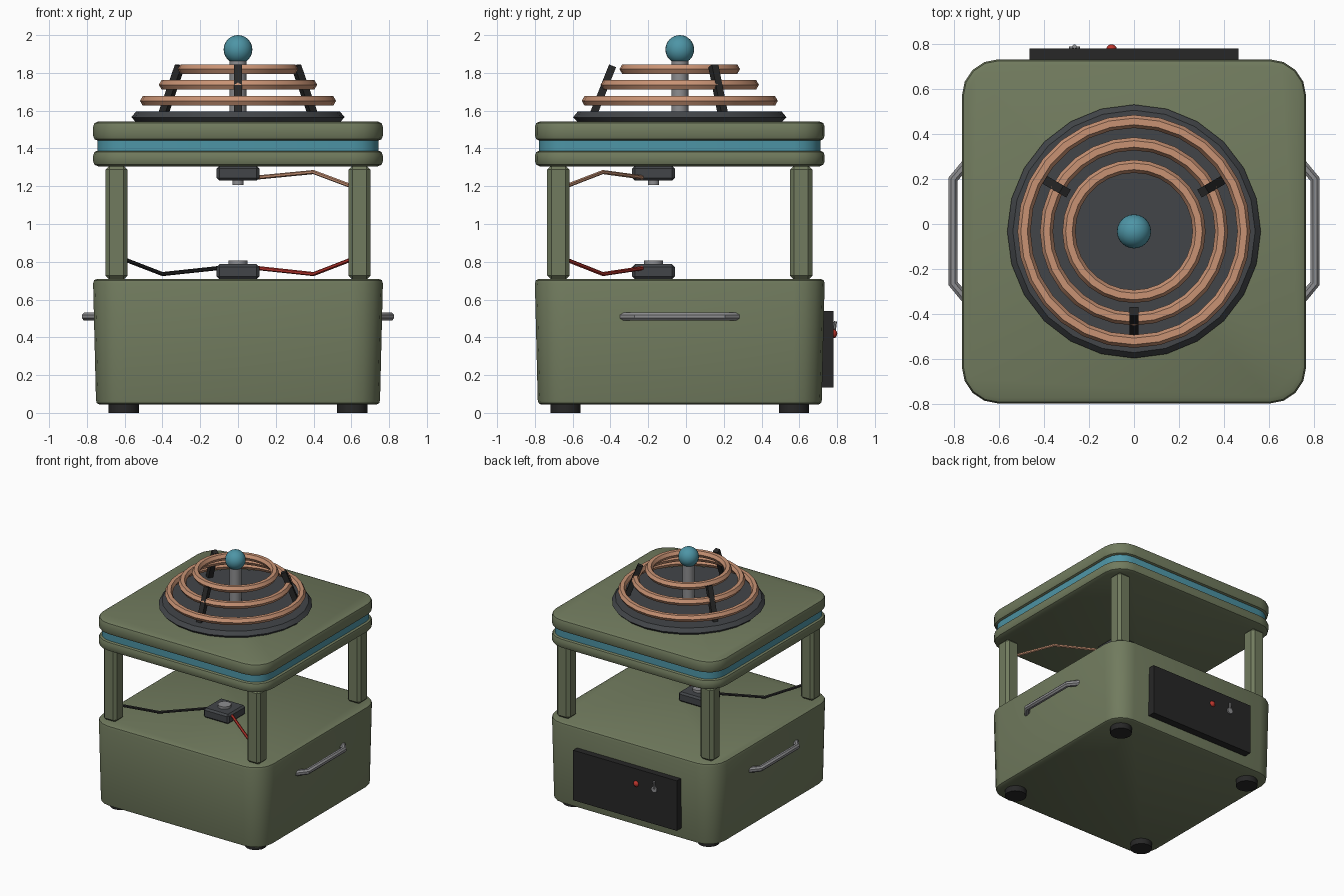
import bpy, bmesh, math
from mathutils import Vector

if "Cube" in bpy.data.objects:
    bpy.data.objects.remove(bpy.data.objects["Cube"])

CY = -0.033   # body centre in y (the back panel sticks out behind)
SY = -0.172   # centre of the small sensor blocks

def mat(name, r, g, b):
    m = bpy.data.materials.new(name)
    m.diffuse_color = (r, g, b, 1)
    m.use_nodes = True
    m.node_tree.nodes["Principled BSDF"].inputs["Base Color"].default_value = m.diffuse_color
    return m

GREEN = mat("olive", 0.165, 0.198, 0.112)
TEAL = mat("teal", 0.075, 0.30, 0.38)
COPPER = mat("copper", 0.58, 0.29, 0.175)
DARK = mat("charcoal", 0.055, 0.06, 0.066)
BLACK = mat("black", 0.02, 0.02, 0.02)
METAL = mat("metal", 0.27, 0.27, 0.28)
RED = mat("red", 0.5, 0.035, 0.025)

def finish(ob, name, m, angle=35):
    ob.name = name
    ob.data.materials.append(m)
    bpy.ops.object.select_all(action='DESELECT')
    ob.select_set(True)
    bpy.context.view_layer.objects.active = ob
    bpy.ops.object.shade_smooth_by_angle(angle=math.radians(angle))
    return ob

def from_bmesh(bm, name, m, angle=35):
    bmesh.ops.recalc_face_normals(bm, faces=bm.faces)
    me = bpy.data.meshes.new(name)
    bm.to_mesh(me)
    bm.free()
    ob = bpy.data.objects.new(name, me)
    bpy.context.collection.objects.link(ob)
    return finish(ob, name, m, angle)

def loft(name, m, loops, caps=True):
    """Skin a list of equal-length point loops, closing both ends."""
    bm = bmesh.new()
    rows = [[bm.verts.new(p) for p in lp] for lp in loops]
    n = len(rows[0])
    for a, b in zip(rows, rows[1:]):
        for i in range(n):
            j = (i + 1) % n
            bm.faces.new((a[i], a[j], b[j], b[i]))
    bm.faces.new(rows[0][::-1])
    bm.faces.new(rows[-1])
    return from_bmesh(bm, name, m)

def rounded_square(half, z, straight=0.605, seg=4):
    r = half - straight
    pts = []
    for k, (sx, sy) in enumerate(((1, 1), (-1, 1), (-1, -1), (1, -1))):
        for i in range(seg + 1):
            a = math.pi / 2 * (k + i / seg)
            pts.append((sx * straight + r * math.cos(a), CY + sy * straight + r * math.sin(a), z))
    return pts

def slab(name, m, profile):
    return loft(name, m, [rounded_square(h, z) for h, z in profile])

def lathe(name, m, profile, x=0, y=CY, n=24):
    ring = lambda r, z: [(x + r * math.cos(math.tau * i / n), y + r * math.sin(math.tau * i / n), z) for i in range(n)]
    return loft(name, m, [ring(r, z) for r, z in profile])

def box(name, m, loc, size, bevel=0.0, rot=(0, 0, 0)):
    bm = bmesh.new()
    bmesh.ops.create_cube(bm, size=1)
    bmesh.ops.scale(bm, vec=size, verts=bm.verts)
    if bevel:
        bmesh.ops.bevel(bm, geom=bm.edges[:], offset=bevel, segments=1, affect='EDGES')
    ob = from_bmesh(bm, name, m, 30)
    ob.location, ob.rotation_euler = loc, rot
    return ob

def tube(name, m, pts, r, n=8):
    """Sweep an n-gon along a polyline with mitred joints."""
    pts = [Vector(p) for p in pts]
    loops = []
    for i, p in enumerate(pts):
        d1 = (pts[i] - pts[i - 1]).normalized() if i else (pts[1] - pts[0]).normalized()
        d2 = (pts[i + 1] - pts[i]).normalized() if i < len(pts) - 1 else d1
        t = (d1 + d2).normalized()
        ref = Vector((0, 0, 1)) if abs(t.z) < 0.9 else Vector((1, 0, 0))
        u = t.cross(ref).normalized()
        v = u.cross(t)
        loops.append([p + r * (u * math.cos(math.tau * (k + .5) / n) + v * math.sin(math.tau * (k + .5) / n)) for k in range(n)])
    return loft(name, m, loops)

def ball(name, m, loc, r, u=24, v=16):
    bm = bmesh.new()
    bmesh.ops.create_uvsphere(bm, u_segments=u, v_segments=v, radius=r)
    ob = from_bmesh(bm, name, m, 60)
    ob.location = loc
    return ob

# Lower housing and the layered upper deck
slab("base_housing", GREEN, [(.735, .045), (.748, .052), (.752, .068), (.767, .685), (.762, .702), (.745, .71)])
slab("deck_lower", GREEN, [(.74, 1.305), (.76, 1.314), (.767, 1.332), (.767, 1.362), (.76, 1.381), (.74, 1.39)])
slab("deck_stripe", TEAL, [(.745, 1.385), (.745, 1.445)])
slab("deck_upper", GREEN, [(.74, 1.44), (.76, 1.449), (.767, 1.468), (.767, 1.515), (.76, 1.534), (.74, 1.543)])

# Corner posts and feet
for sx, nx in ((-1, "left"), (1, "right")):
    for sy, ny in ((-1, "front"), (1, "back")):
        box(f"post_{ny}_{nx}", GREEN, (sx * .643, CY + sy * .643, 1.007), (.118, .118, .605), .022)
        lathe(f"foot_{ny}_{nx}", BLACK, [(.08, 0), (.08, .05)], sx * .605, CY + sy * .605, 16)
    # Side handle
    tube(f"handle_{nx}", METAL, [(sx * .745, CY - .305, .51), (sx * .807, CY - .232, .51),
                                 (sx * .807, CY + .232, .51), (sx * .745, CY + .305, .51)], .023)

# Coil dish, rings, supports, mast and ball
lathe("coil_dish", DARK, [(.54, 1.54), (.565, 1.565), (.54, 1.595)])
for i, (R, z) in enumerate(((.49, 1.652), (.39, 1.737), (.29, 1.82))):
    bpy.ops.mesh.primitive_torus_add(location=(0, CY, z), major_radius=R, minor_radius=.029,
                                     major_segments=28, minor_segments=6)
    finish(bpy.context.object, f"coil_ring_{i + 1}", COPPER)
for i, deg in enumerate((30, 150, 270)):
    a = math.radians(deg)
    c, h = .408, .285
    box(f"coil_support_{i + 1}", BLACK, (c * math.cos(a), CY + c * math.sin(a), 1.705),
        (.04, .04, h), 0, (0, -math.atan2(.105, .265), a))
lathe("mast", METAL, [(.045, 1.58), (.045, 1.87)], n=16)
ball("mast_ball", TEAL, (0, CY, 1.924), .076)

# Facing sensor blocks between base and deck
box("sensor_lower", DARK, (0, SY, .748), (.226, .226, .078), .014)
lathe("sensor_lower_disc", METAL, [(.05, .78), (.05, .806)], 0, SY, 16)
box("sensor_upper", DARK, (0, SY, 1.268), (.226, .226, .078), .014)
lathe("sensor_upper_tip", METAL, [(.03, 1.207), (.03, 1.24)], 0, SY, 16)

# Wires running to the front posts
for name, m, s, zs in (("wire_black", BLACK, -1, (.768, .735, .812)),
                       ("wire_red", RED, 1, (.768, .735, .812)),
                       ("wire_copper", COPPER, 1, (1.245, 1.275, 1.2))):
    tube(name, m, [(s * .09, -.22, zs[0]), (s * .4, -.44, zs[1]), (s * .6, -.635, zs[2])], .011, 6)

# Rear control panel with red button and toggle switch
box("rear_panel", BLACK, (0, .748, .338), (.93, .066, .405))
ball("panel_button", RED, (-.1, .777, .42), .024, 12, 8)
tube("toggle_collar", METAL, [(-.265, .77, .42), (-.265, .791, .42)], .025, 12)
tube("toggle_lever", METAL, [(-.265, .783, .42), (-.265, .791, .485)], .009)
